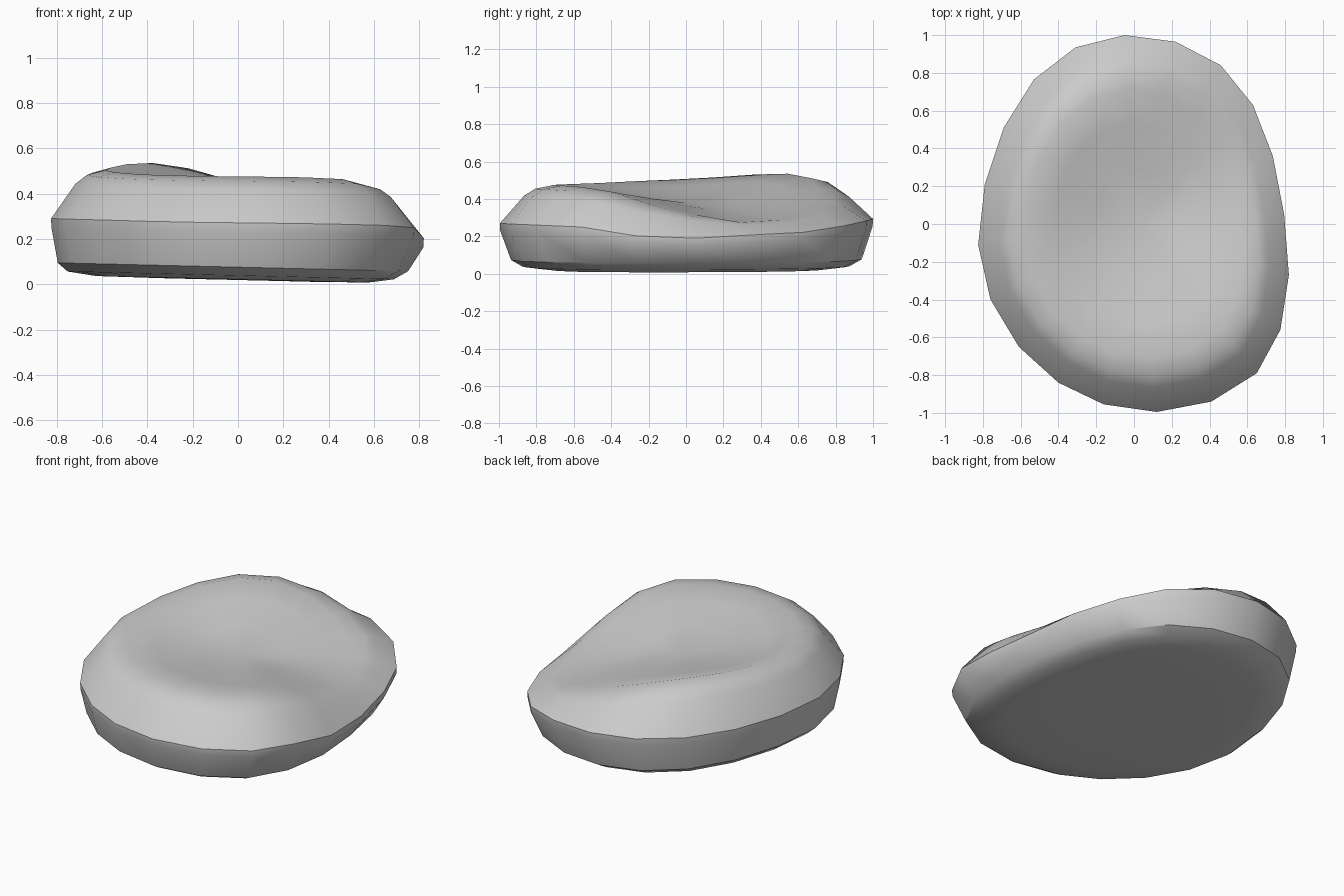
import bpy, bmesh, math

if "Cube" in bpy.data.objects:
    bpy.data.objects.remove(bpy.data.objects["Cube"])

# Outline of the stone, clockwise from the back: x, y, crease height, top rim height
OUTLINE = [
    (-0.05, 1.00, .293, .46), (0.22, .965, .283, .395), (0.46, .84, .255, .335),
    (0.63, .63, .222, .295), (.735, .36, .208, .282), (.795, .05, .19, .318),
    (.82, -.27, .203, .372), (.775, -.56, .25, .438), (.65, -.79, .26, .464),
    (.41, -.94, .266, .472), (.12, -.995, .27, .475), (-.16, -.955, .273, .477),
    (-.40, -.84, .278, .48), (-.61, -.65, .284, .485), (-.76, -.40, .288, .494),
    (-.825, -.11, .29, .503), (-.79, .21, .292, .515), (-.69, .51, .295, .53),
    (-.53, .765, .298, .535), (-.31, .935, .298, .512)]


def base(x):
    return 0.019 - 0.024 * x


# Under-side rounding (scale, rise, sideways shift) and upper shoulder (scale, share of rise)
LOWER = [(0.40, 0.0, -.01), (0.73, 0.003, -.025), (0.875, 0.02, -.03), (0.94, 0.057, -.02)]
UPPER = [(1.0, 0.0), (0.87, 0.72), (0.81, 0.90), (0.71, 1.0)]
CENTRE_Z = 0.38

bm = bmesh.new()
rings = []
for s, rise, dx in LOWER:
    rings.append([bm.verts.new((x * s + dx, y * s, base(x * s) + rise)) for x, y, e, r in OUTLINE])
# Short upright wall below the crease
rings.append([bm.verts.new((x * .998, y * .998, e - 0.04)) for x, y, e, r in OUTLINE])
for s, f in UPPER:
    rings.append([bm.verts.new((x * s, y * s, e + (r - e) * f)) for x, y, e, r in OUTLINE])
# Gently dished top
for t in (0.75, 0.4):
    s = 0.71 * t
    rings.append([bm.verts.new((x * s + 0.03 * (1 - t), y * s,
                                CENTRE_Z + (r - CENTRE_Z) * t ** 1.25))
                  for x, y, e, r in OUTLINE])

n = len(OUTLINE)
for a, b in zip(rings, rings[1:]):
    for i in range(n):
        j = (i + 1) % n
        bm.faces.new((a[i], a[j], b[j], b[i]))
for ring, co in ((rings[0], (0, 0, base(0))), (rings[-1], (0.03, 0, CENTRE_Z))):
    c = bm.verts.new(co)
    for i in range(n):
        bm.faces.new((ring[i], ring[(i + 1) % n], c))
bmesh.ops.recalc_face_normals(bm, faces=bm.faces)

mesh = bpy.data.meshes.new("pebble")
bm.to_mesh(mesh)
bm.free()
pebble = bpy.data.objects.new("pebble", mesh)
bpy.context.collection.objects.link(pebble)
bpy.context.view_layer.objects.active = pebble
pebble.select_set(True)
bpy.ops.object.shade_smooth_by_angle(angle=math.radians(33))
